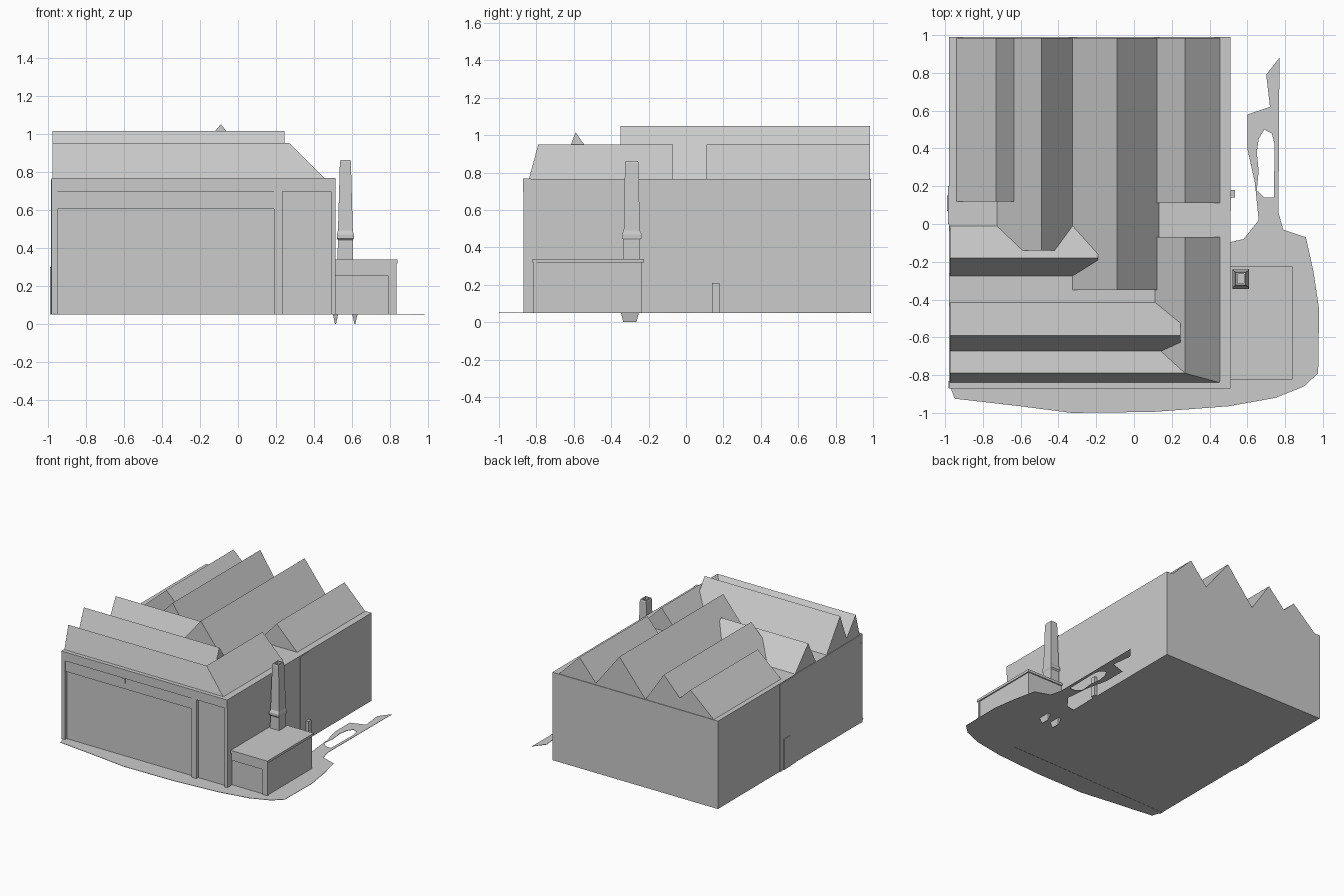
import bpy, bmesh
from mathutils import Vector

if "Cube" in bpy.data.objects:
    bpy.data.objects.remove(bpy.data.objects["Cube"])

BASE = 0.74      # roof solids are sunk to here, inside the walls
TOP = 0.765      # wall top


def finish(bm, name):
    bmesh.ops.recalc_face_normals(bm, faces=bm.faces[:])
    me = bpy.data.meshes.new(name)
    bm.to_mesh(me)
    bm.free()
    ob = bpy.data.objects.new(name, me)
    bpy.context.collection.objects.link(ob)
    return ob


def hull(name, pts):
    bm = bmesh.new()
    for p in pts:
        bm.verts.new(p)
    bmesh.ops.convex_hull(bm, input=bm.verts[:])
    bmesh.ops.dissolve_limit(bm, angle_limit=0.002, verts=bm.verts[:], edges=bm.edges[:])
    return finish(bm, name)


def box(name, x0, x1, y0, y1, z0, z1):
    return hull(name, [(x, y, z) for x in (x0, x1) for y in (y0, y1) for z in (z0, z1)])


def foot(ridge, eave):
    """Extend a roof slope from ridge through eave down to BASE."""
    (u0, z0), (u1, z1) = ridge, eave
    return u0 + (u1 - u0) * (z0 - BASE) / (z0 - z1)


def gable(name, axis, low, ridge, high, start, end):
    """Ridge roof; profile across, running along axis from start to end."""
    prof = [(foot(ridge, low), BASE), ridge, (foot(ridge, high), BASE)]
    pts = []
    for u, z in prof:
        for t in (start, end):
            pts.append((u, t, z) if axis == 'y' else (t, u, z))
    return hull(name, pts)


def loft(name, cx, cy, rings):
    """Square rings (half x, half y, z) joined into a shaft."""
    bm = bmesh.new()
    prev = None
    for i, (hx, hy, z) in enumerate(rings):
        ring = [bm.verts.new((cx + sx * hx, cy + sy * hy, z))
                for sx, sy in ((-1, -1), (1, -1), (1, 1), (-1, 1))]
        if prev:
            for k in range(4):
                bm.faces.new((prev[k], prev[(k + 1) % 4], ring[(k + 1) % 4], ring[k]))
        if i in (0, len(rings) - 1):
            bm.faces.new(ring)
        prev = ring
    return finish(bm, name)


# Main hall and its roofs
hall = box("factory_hall", -0.98, 0.51, -0.845, 0.99, 0.05, TOP)
back = 0.985
roofs = [
    gable("roof_right_back", 'y', (0.12, 0.775), (0.27, 0.95), (0.455, TOP), 0.11, back),
    gable("roof_centre", 'y', (-0.325, TOP), (-0.09, 1.05), (0.12, 0.78), -0.35, back),
    gable("roof_left_inner", 'y', (-0.63, 0.865), (-0.49, 1.01), (-0.325, TOP), -0.14, back),
    gable("roof_left_outer", 'y', (-0.94, TOP), (-0.73, 0.95), (-0.635, 0.86), 0.12, back),
    gable("roof_cross_back", 'x', (-0.275, TOP), (-0.18, 0.95), (-0.01, TOP), -0.975, -0.19),
    gable("roof_cross_middle", 'x', (-0.67, 0.81), (-0.59, 1.015), (-0.415, TOP), -0.975, 0.245),
]
# Front roof and right front roof meeting at a hip corner
rz = 0.95
fx = foot((0.27, rz), (0.455, TOP))
fy = foot((-0.79, rz), (-0.84, TOP))
inner_y = foot((-0.79, rz), (-0.68, 0.81))
inner_x = foot((0.27, rz), (0.12, 0.775))
roofs.append(hull("roof_front", [
    (-0.975, -0.79, rz), (0.27, -0.79, rz), (-0.975, fy, BASE), (fx, fy, BASE),
    (-0.975, inner_y, BASE), (0.26, inner_y, BASE)]))
roofs.append(hull("roof_right_front", [
    (0.27, -0.79, rz), (0.27, -0.07, rz), (fx, fy, BASE), (fx, -0.07, BASE),
    (inner_x, -0.76, BASE), (inner_x, -0.07, BASE)]))

# Merge the roofs with the hall
bpy.context.view_layer.objects.active = hall
for r in roofs:
    m = hall.modifiers.new("join_roof", 'BOOLEAN')
    m.operation = 'UNION'
    m.solver = 'EXACT'
    m.object = r
    bpy.ops.object.modifier_apply(modifier=m.name)
    bpy.data.objects.remove(r)

# Front facade: cornice, lintel and piers around two sunken panels
box("cornice", -0.98, 0.512, -0.872, -0.83, 0.695, TOP + 0.002)
box("lintel", -0.98, 0.23, -0.862, -0.84, 0.605, 0.70)
for i, (a, b) in enumerate([(-0.982, -0.95), (0.19, 0.235), (0.488, 0.512)]):
    box(f"front_pier_{i}", a, b, -0.868, -0.83, 0.05, 0.70)
box("lintel_bracket", -0.44, -0.41, -0.868, -0.85, 0.65, 0.69)

# Shallow wall strips and doors on the sides
box("right_wall_strip", 0.50, 0.513, 0.07, 0.18, 0.05, 0.76)
box("right_wall_post", 0.50, 0.535, 0.14, 0.18, 0.05, 0.21)
box("left_wall_strip", -0.985, -0.97, 0.0, 0.2, 0.05, 0.76)
box("left_door", -0.99, -0.97, 0.07, 0.15, 0.05, 0.30)

# Annex with a roof slab and framed front
box("annex", 0.505, 0.83, -0.805, -0.235, 0.05, 0.33)
box("annex_roof", 0.505, 0.84, -0.822, -0.225, 0.318, 0.338)
box("annex_front_band", 0.505, 0.835, -0.815, -0.80, 0.255, 0.325)
box("annex_front_pier", 0.79, 0.835, -0.815, -0.80, 0.05, 0.26)

# Chimney with collar and open top, plus footing spikes
loft("chimney", 0.565, -0.29, [
    (0.042, 0.048, 0.05), (0.040, 0.044, 0.44), (0.044, 0.053, 0.45), (0.044, 0.053, 0.47),
    (0.039, 0.043, 0.49), (0.029, 0.036, 0.85), (0.026, 0.033, 0.862),
    (0.018, 0.024, 0.862), (0.018, 0.024, 0.84)])
for i, x in enumerate((0.513, 0.615)):
    loft(f"chimney_footing_{i}", x, -0.30, [(0.003, 0.035, 0.0), (0.014, 0.048, 0.052)])

# Thin yard sheet with an oval opening
outline = [(-0.98, -0.84), (-0.95, -0.925), (-0.86, -0.935), (-0.6, -0.965), (-0.33, -1.0), (0.1, -0.995),
           (0.5, -0.965), (0.75, -0.92), (0.9, -0.86), (0.975, -0.79), (0.98, -0.45), (0.95, -0.25),
           (0.91, -0.07), (0.79, -0.03), (0.765, 0.06), (0.77, 0.88), (0.70, 0.79), (0.72, 0.62),
           (0.60, 0.58), (0.60, 0.4), (0.64, 0.22), (0.66, 0.02), (0.58, -0.08), (0.49, -0.1), (0.49, -0.8)]
opening = [(0.65, 0.18), (0.69, 0.14), (0.74, 0.14), (0.745, 0.42), (0.73, 0.48), (0.69, 0.5),
           (0.66, 0.45), (0.65, 0.38), (0.66, 0.28)]
cu = bpy.data.curves.new("yard", 'CURVE')
cu.dimensions = '2D'
cu.fill_mode = 'BOTH'
cu.extrude = 0.0015
for loop in (outline, opening):
    sp = cu.splines.new('POLY')
    sp.points.add(len(loop) - 1)
    for p, (x, y) in zip(sp.points, loop):
        p.co = (x, y, 0, 1)
    sp.use_cyclic_u = True
yard = bpy.data.objects.new("yard", cu)
yard.location.z = 0.05
bpy.context.collection.objects.link(yard)
bpy.ops.object.select_all(action='DESELECT')
yard.select_set(True)
bpy.context.view_layer.objects.active = yard
bpy.ops.object.convert(target='MESH')
